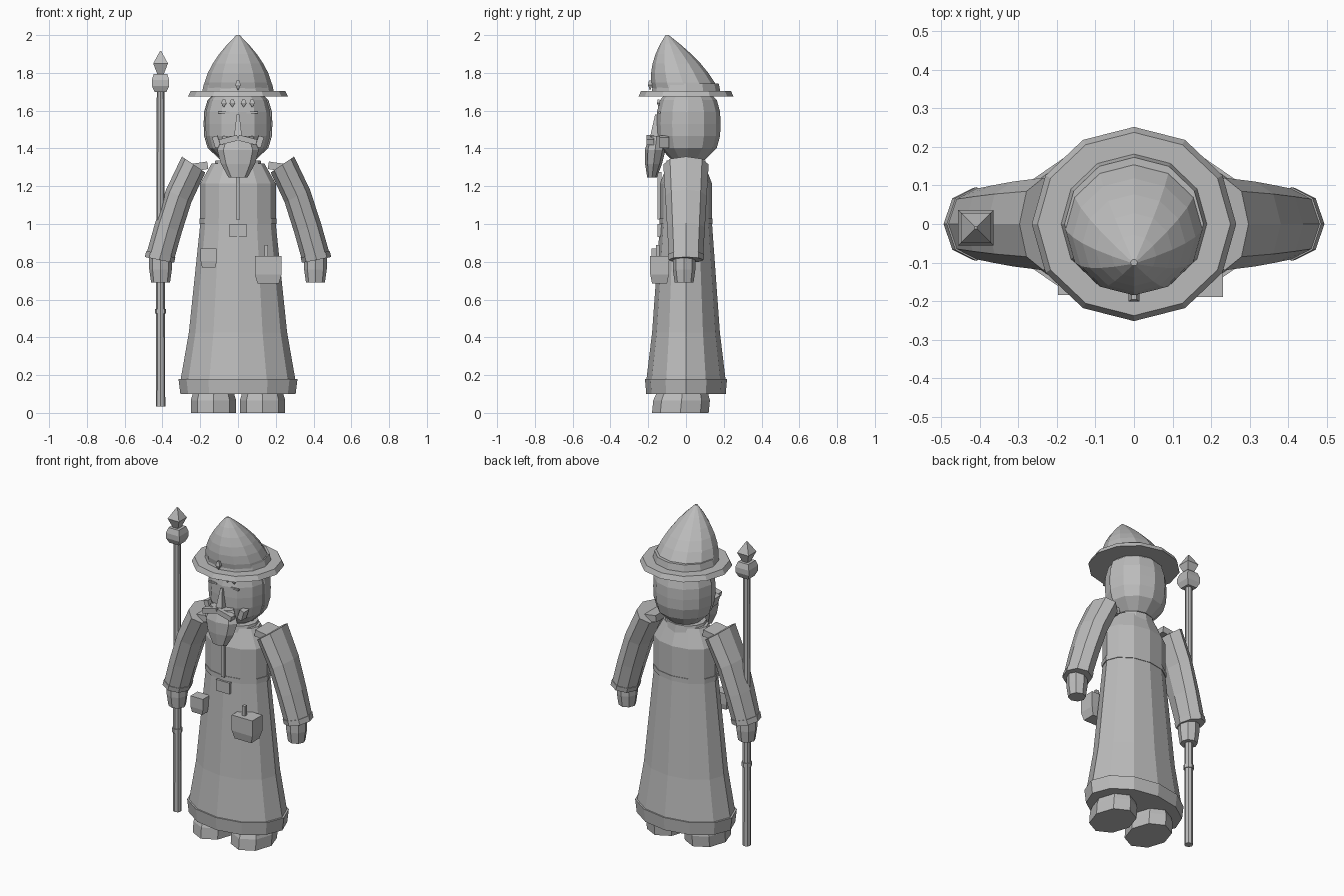
import bpy, bmesh, math
from mathutils import Matrix, Vector

old = bpy.data.objects.get("Cube")
if old:
    bpy.data.objects.remove(old)

grey = bpy.data.materials.new("plain grey")
grey.use_nodes = True
grey.diffuse_color = (0.5, 0.5, 0.5, 1)
grey.node_tree.nodes["Principled BSDF"].inputs["Base Color"].default_value = grey.diffuse_color


def finish(name, bm):
    bmesh.ops.recalc_face_normals(bm, faces=bm.faces)
    mesh = bpy.data.meshes.new(name)
    bm.to_mesh(mesh)
    bm.free()
    mesh.materials.append(grey)
    part = bpy.data.objects.new(name, mesh)
    bpy.context.collection.objects.link(part)


def skin(loops):
    """Join point loops into a closed solid."""
    bm = bmesh.new()
    rows = [[bm.verts.new(point) for point in loop] for loop in loops]
    for lower, upper in zip(rows, rows[1:]):
        for i in range(len(lower)):
            bm.faces.new((lower[i - 1], lower[i], upper[i], upper[i - 1]))
    bm.faces.new(rows[0])
    bm.faces.new(rows[-1])
    return bm


def ring(centre, width, depth, sides, tilt=0):
    """Elliptical loop; four-sided ones stand square to the axes."""
    turn = math.pi / 4 if sides == 4 else 0
    angles = [math.tau * i / sides + turn for i in range(sides)]
    lean = Matrix.Rotation(tilt, 3, "Y")
    return [Vector(centre) + lean @ Vector((width * math.cos(a), depth * math.sin(a), 0))
            for a in angles]


def stack(name, low, high, radii, depth=1, x=0, y=0, lean=0, sides=12, back_only=False):
    """Evenly spaced level rings from low to high, drifting by lean along y."""
    loops = []
    for i, radius in enumerate(radii):
        t = i / (len(radii) - 1)
        centre = (x, y + lean * t, low + (high - low) * t)
        loops.append(ring(centre, radius, radius * depth, sides))
    bm = skin(loops)
    if back_only:
        geometry = bm.verts[:] + bm.edges[:] + bm.faces[:]
        cut = bmesh.ops.bisect_plane(bm, geom=geometry, plane_co=(0, 0, 0),
                                     plane_no=(0, -1, 0), clear_outer=True)
        rim = [e for e in cut["geom_cut"] if isinstance(e, bmesh.types.BMEdge)]
        bmesh.ops.edgeloop_fill(bm, edges=rim)
    finish(name, bm)


def box(name, centre, size, tilt=0):
    bm = bmesh.new()
    bmesh.ops.create_cube(bm, size=1)
    bmesh.ops.scale(bm, vec=size, verts=bm.verts)
    bmesh.ops.rotate(bm, matrix=Matrix.Rotation(tilt, 3, "Y"), verts=bm.verts)
    bmesh.ops.translate(bm, vec=centre, verts=bm.verts)
    finish(name, bm)


def sleeve(name, side, start, end, swell=0):
    """Tilted rings along an arm that bends from the shoulder to the wrist."""
    loops = []
    steps = 3
    for i in range(steps + 1):
        t = start + (end - start) * i / steps
        centre = (side * (0.235 + 0.18 * t ** 0.75), 0, 1.315 - t / 2)
        tilt = -side * (0.6 - 0.4 * t)
        loops.append(ring(centre, 0.075 + swell, 0.12 - 0.03 * t + swell, 8, tilt))
    finish(name, skin(loops))


# Robe: flared skirt, hem band, upper body, belt and collar
robe_depth = 0.69
stack("robe_skirt", low=0.14, high=1, radii=(0.31, 0.26, 0.23, 0.2), depth=robe_depth)
stack("robe_hem", low=0.1, high=0.18, radii=(0.305, 0.315), depth=robe_depth)
stack("robe_body", low=1, high=1.32, radii=(0.2, 0.2, 0.2, 0.14), depth=robe_depth)
stack("belt", low=1, high=1.03, radii=(0.205, 0.205), depth=robe_depth)
stack("collar", low=1.28, high=1.335, radii=(0.13, 0.12), depth=0.85)
stack("neck", low=1.3, high=1.4, radii=(0.08, 0.08))
box("belt_buckle", centre=(0, -0.14, 0.965), size=(0.09, 0.02, 0.07))
box("front_cord", centre=(0, -0.14, 1.15), size=(0.02, 0.02, 0.25))

# Pouches hanging from the belt
stack("large_pouch", low=0.685, high=0.83, radii=(0.08, 0.1, 0.1, 0.1), depth=0.7,
      x=0.16, y=-0.14, sides=4)
box("large_pouch_strap", centre=(0.15, -0.15, 0.85), size=(0.02, 0.02, 0.08))
stack("small_pouch", low=0.77, high=0.87, radii=(0.05, 0.06, 0.06, 0.06), depth=0.8,
      x=-0.155, y=-0.15, sides=4)

# Head, with the hair as a slightly larger back half
head_radii = [0.175 * math.sqrt(1 - abs(0.3 * i) ** 3) for i in range(-3, 4)]
hair_radii = [radius * 1.04 for radius in head_radii]
stack("head", low=1.34, high=1.72, radii=head_radii, depth=0.95, y=0.01)
stack("hair", low=1.34, high=1.72, radii=hair_radii, depth=0.95, y=0.01, back_only=True)

# Nose and beard
stack("nose", low=1.46, high=1.58, radii=(0.03, 0.02, 0.01), depth=1.2,
      y=-0.165, lean=0.01, sides=4)
stack("beard", low=1.245, high=1.465, radii=(0.05, 0.09, 0.11, 0.08), depth=0.5,
      y=-0.18, lean=0.025, sides=8)

# Paired parts of the body and face
for label, side in (("left", 1), ("right", -1)):
    sleeve(label + "_sleeve", side, start=0, end=1)
    sleeve(label + "_cuff", side, start=0.95, end=1.01, swell=0.004)
    stack(label + "_hand", low=0.69, high=0.83, radii=(0.05, 0.06, 0.06),
          x=side * 0.41, y=-0.01, sides=8)
    stack(label + "_boot", low=0, high=0.2, radii=(0.12, 0.12, 0.1, 0.1), depth=1.25,
          x=side * 0.13, y=-0.03, lean=0.02, sides=8)
    box(label + "_shoulder_tab", (side * 0.2, 0, 1.305), size=(0.08, 0.13, 0.04),
        tilt=side * 0.15)
    box(label + "_moustache", (side * 0.05, -0.19, 1.445), size=(0.1, 0.04, 0.03),
        tilt=side * 0.25)
    box(label + "_whisker", (side * 0.115, -0.115, 1.435), size=(0.03, 0.05, 0.06),
        tilt=side * 0.3)
    box(label + "_eye", (side * 0.075, -0.14, 1.59), size=(0.06, 0.01, 0.01))
    for place, x in (("inner", 0.03), ("outer", 0.075)):
        stack(label + "_" + place + "_brow", low=1.62, high=1.66, radii=(0.003, 0.02, 0.01),
              depth=0.6, x=side * x, y=-0.145, sides=4)

# Hat: brim, band, forward-leaning crown and badge
crown_radii = [0.175 * (1.05 - (i / 6) ** 1.8) for i in range(7)]
stack("hat_brim", low=1.675, high=1.705, radii=(0.265, 0.25), depth=0.95)
stack("hat_band", low=1.7, high=1.745, radii=(0.19, 0.18), depth=0.96)
stack("hat_crown", low=1.7, high=2, radii=crown_radii, depth=0.95, lean=-0.1)
stack("hat_badge", low=1.71, high=1.76, radii=(0.003, 0.02, 0.01), depth=0.8,
      y=-0.19, sides=4)


# Staff: shaft, grip ring, head block and pointed crystal
def staff_part(name, low, high, radii, sides):
    stack(name, low, high, radii, x=-0.41, y=-0.01, sides=sides)


staff_part("staff_shaft", low=0.035, high=1.72, radii=(0.025, 0.02), sides=8)
staff_part("staff_grip_ring", low=0.525, high=0.55, radii=(0.03, 0.03), sides=8)
staff_part("staff_head", low=1.7, high=1.795, radii=(0.045, 0.065, 0.065, 0.05), sides=4)
staff_part("staff_crystal", low=1.785, high=1.915, radii=(0.02, 0.055, 0.005), sides=4)
